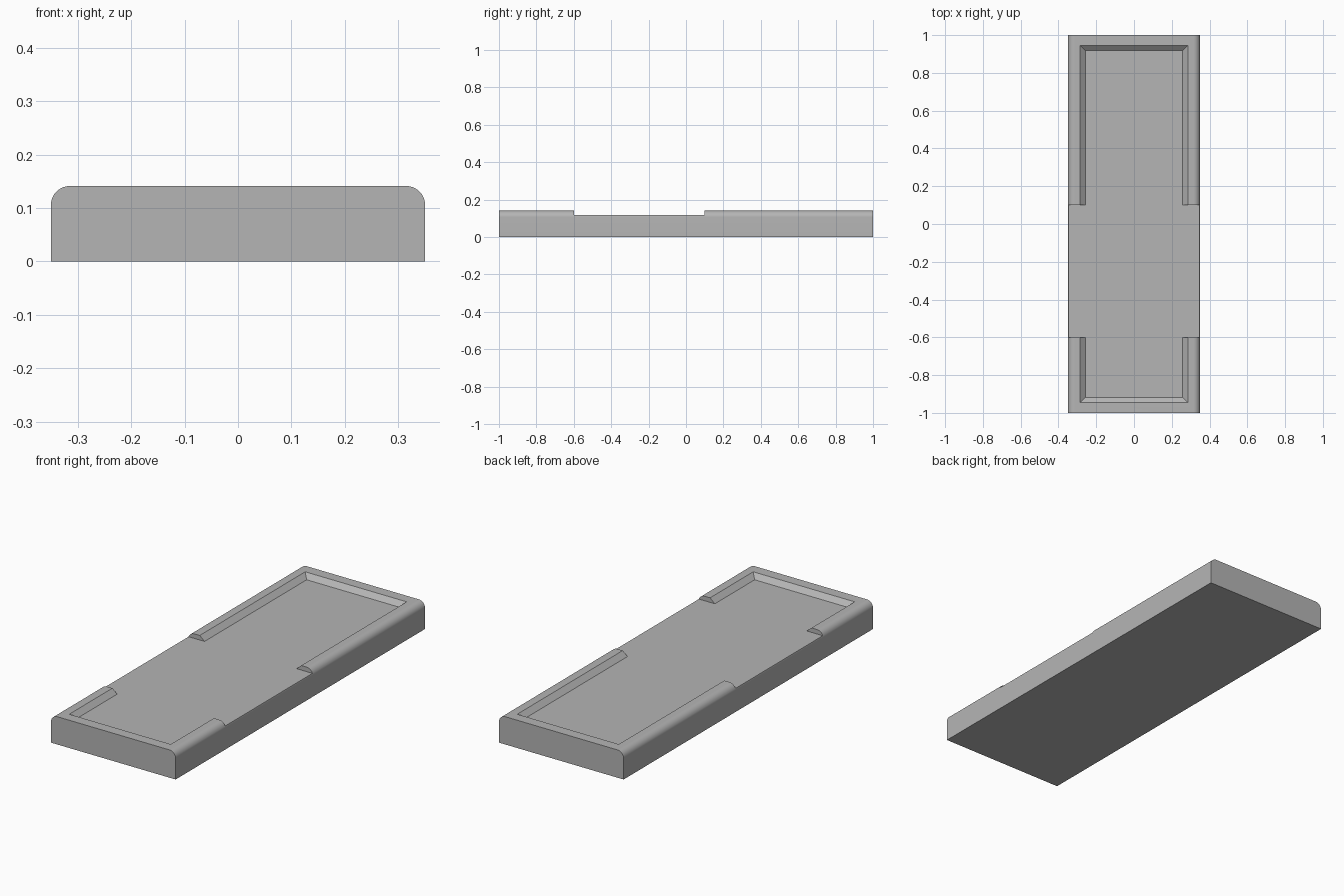
import bpy, bmesh, math

if "Cube" in bpy.data.objects:
    bpy.data.objects.remove(bpy.data.objects["Cube"])

HX, HY, TOP, FLOOR, R = 0.35, 1.0, 0.141, 0.118, 0.035


def make_object(name, bm):
    bmesh.ops.recalc_face_normals(bm, faces=bm.faces[:])
    mesh = bpy.data.meshes.new(name)
    bm.to_mesh(mesh)
    bm.free()
    ob = bpy.data.objects.new(name, mesh)
    bpy.context.collection.objects.link(ob)
    return ob


def frustum(name, z0, z1, rect0, rect1):
    """Block between two rectangles (x0, x1, y0, y1) at heights z0 and z1."""
    bm = bmesh.new()
    rings = []
    for z, (x0, x1, y0, y1) in ((z0, rect0), (z1, rect1)):
        rings.append([bm.verts.new((x, y, z)) for x, y in
                      ((x0, y0), (x1, y0), (x1, y1), (x0, y1))])
    bm.faces.new(rings[0])
    bm.faces.new(rings[1])
    for i in range(4):
        j = (i + 1) % 4
        bm.faces.new((rings[0][i], rings[0][j], rings[1][j], rings[1][i]))
    return make_object(name, bm)


def carve(target, cutter):
    mod = target.modifiers.new(cutter.name, 'BOOLEAN')
    mod.operation, mod.solver, mod.object = 'DIFFERENCE', 'EXACT', cutter
    bpy.context.view_layer.objects.active = target
    bpy.ops.object.modifier_apply(modifier=mod.name)
    bpy.data.objects.remove(cutter)


# Slab: profile with rounded top corners, extruded front to back
steps = 10
arc = [(HX - R + R * math.cos(a), TOP - R + R * math.sin(a))
       for a in (math.pi / 2 * i / steps for i in range(steps + 1))]
profile = [(HX, 0)] + arc + [(-x, z) for x, z in reversed(arc)] + [(-HX, 0)]
bm = bmesh.new()
face = bm.faces.new([bm.verts.new((x, -HY, z)) for x, z in profile])
ext = bmesh.ops.extrude_face_region(bm, geom=[face])
moved = [v for v in ext['geom'] if isinstance(v, bmesh.types.BMVert)]
bmesh.ops.translate(bm, verts=moved, vec=(0, 2 * HY, 0))
# Close the front end if the extrusion left it open
bmesh.ops.holes_fill(bm, edges=[e for e in bm.edges if e.is_boundary], sides=0)
tray = make_object("tray_slab", bm)

# Shallow pocket with sloped walls, its slope carried on above the rim
grow = 0.027 * 2
carve(tray, frustum("pocket_cutter", FLOOR, FLOOR + 2 * (TOP - FLOOR),
                    (-0.258, 0.258, -0.919, 0.919),
                    (-0.258 - grow, 0.258 + grow, -0.919 - grow, 0.919 + grow)))

# Side opening cut across both rims down to the pocket floor
gap = (-0.5, 0.5, -0.6, 0.1)
carve(tray, frustum("side_gap_cutter", FLOOR, 0.3, gap, gap))

# Dark grey finish
mat = bpy.data.materials.new("dark_grey")
mat.diffuse_color = (0.46, 0.46, 0.46, 1)
mat.use_nodes = True
mat.node_tree.nodes["Principled BSDF"].inputs["Base Color"].default_value = mat.diffuse_color
tray.data.materials.clear()
tray.data.materials.append(mat)

# Smooth the rounded edges, keep the rest crisp
bpy.ops.object.select_all(action='DESELECT')
tray.select_set(True)
bpy.context.view_layer.objects.active = tray
bpy.ops.object.shade_smooth_by_angle(angle=math.radians(25))
